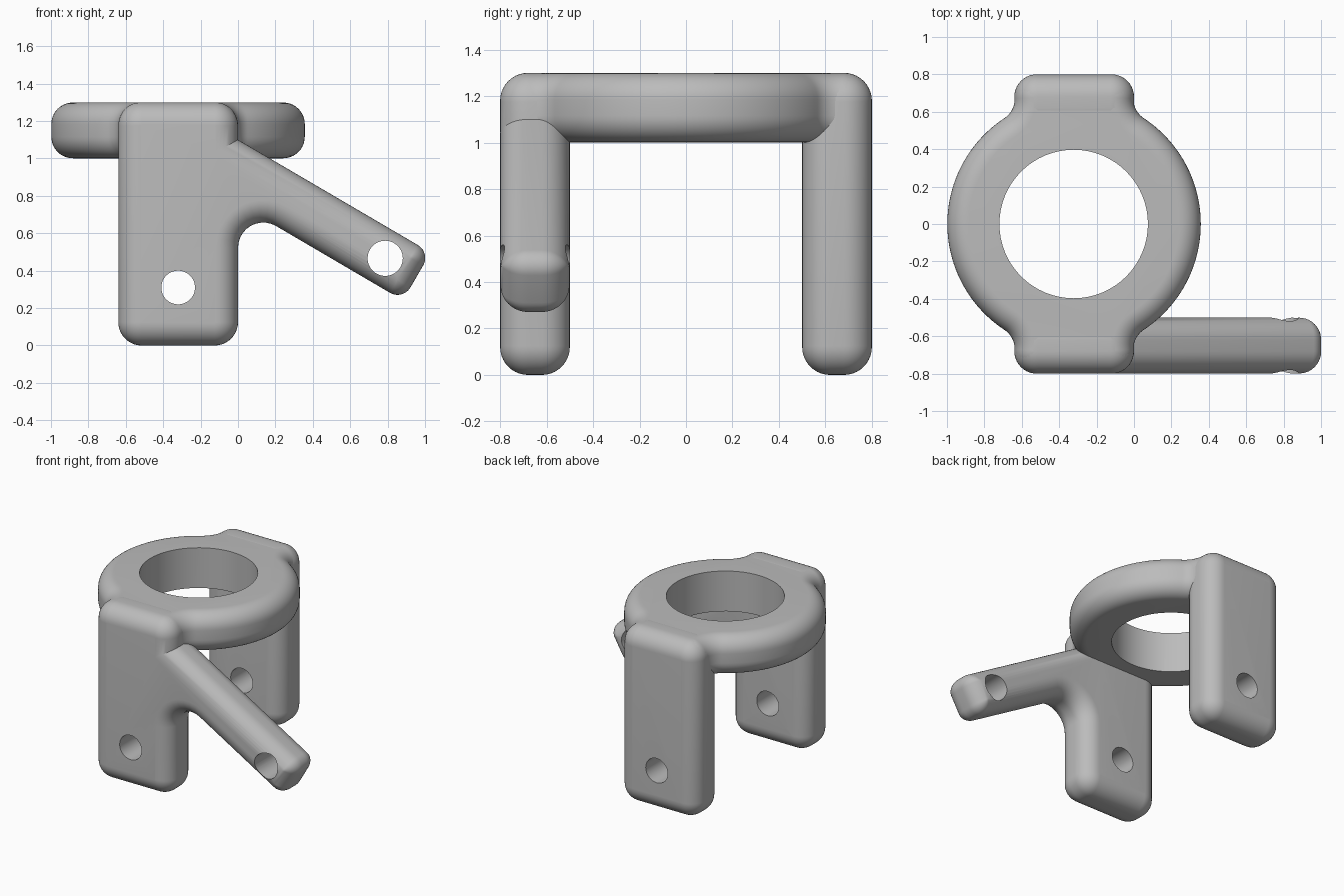
import bpy, bmesh, math
from mathutils import Vector

if "Cube" in bpy.data.objects:
    bpy.data.objects.remove(bpy.data.objects["Cube"])

grey = bpy.data.materials.new("light grey")
grey.diffuse_color = (0.5, 0.5, 0.5, 1)
grey.use_nodes = True
grey.node_tree.nodes["Principled BSDF"].inputs["Base Color"].default_value = grey.diffuse_color


def rounded_polygon(corners, d, n=10):
    """Counter-clockwise (x, y, radius) corners, inset by d, corners rounded."""
    out = []
    for i, (x, y, r) in enumerate(corners):
        p = Vector((x, y))
        u = (p - Vector(corners[i - 1][:2])).normalized()
        v = (Vector(corners[(i + 1) % len(corners)][:2]) - p).normalized()
        nu, nv = Vector((-u.y, u.x)), Vector((-v.y, v.x))
        turn = math.atan2(u.x * v.y - u.y * v.x, u.dot(v))
        s = 1 if turn > 0 else -1
        rr = max(r - s * d, 0) if r else 0
        c = p + (nu + nv) * (d + s * rr) / (1 + nu.dot(nv))
        a0 = math.atan2(nu.y, nu.x)
        for k in range(n + 1):
            a = a0 + turn * k / n
            out.append(c - s * rr * Vector((math.cos(a), math.sin(a))))
    return out


def slab(name, outline, lo, hi, edge, place):
    """Solid between lo and hi with rounded rims; outline(d) is the inset loop."""
    bm = bmesh.new()
    steps = 10
    levels = [(-90 + 90 * k / steps, lo + edge) for k in range(steps + 1)]
    levels += [(90 * k / steps, hi - edge) for k in range(steps + 1)]
    loops = []
    for deg, base in levels:
        t = math.radians(deg)
        w = base + edge * math.sin(t)
        loops.append([bm.verts.new(place(p.x, p.y, w))
                      for p in outline(edge * (1 - math.cos(t)))])
    n = len(loops[0])
    for a, b in zip(loops, loops[1:]):
        for i in range(n):
            j = (i + 1) % n
            bm.faces.new((a[i], a[j], b[j], b[i]))
    bm.faces.new(loops[0])
    bm.faces.new(loops[-1])
    bmesh.ops.remove_doubles(bm, verts=bm.verts, dist=1e-5)
    bmesh.ops.recalc_face_normals(bm, faces=bm.faces)
    me = bpy.data.meshes.new(name)
    bm.to_mesh(me)
    bm.free()
    ob = bpy.data.objects.new(name, me)
    bpy.context.collection.objects.link(ob)
    me.materials.append(grey)
    return ob


def drill(ob, loc, radius, rot=(0, 0, 0)):
    bpy.ops.mesh.primitive_cylinder_add(vertices=64, radius=radius, depth=1,
                                        location=loc, rotation=rot)
    cutter = bpy.context.object
    cutter.data.materials.append(grey)
    cutter.hide_render = True
    mod = ob.modifiers.new("hole", 'BOOLEAN')
    mod.operation, mod.solver, mod.object = 'DIFFERENCE', 'EXACT', cutter
    bpy.ops.object.select_all(action='DESELECT')
    bpy.context.view_layer.objects.active = ob
    ob.select_set(True)
    bpy.ops.object.modifier_apply(modifier=mod.name)
    bpy.data.objects.remove(cutter)


CX, R = -0.3225, 0.6775          # ring centre and outer radius
H, TAB, FIL, COR = 0.317, 0.79, 0.125, 0.115


def ring_outline(d):
    """Disc with a tab at front and back, joined by concave fillets."""
    cy = math.sqrt((R + FIL) ** 2 - (H + FIL) ** 2)
    a = math.atan2(cy, H + FIL)
    q = []
    for cx, c, r, a0, a1, n in ((0, 0, R - d, 0, a, 28),
                                (H + FIL, cy, FIL + d, a + math.pi, math.pi, 10),
                                (H - COR, TAB - COR, COR - d, 0, math.pi / 2, 10)):
        for k in range(n + 1):
            t = a0 + (a1 - a0) * k / n
            q.append(Vector((cx + r * math.cos(t), c + r * math.sin(t))))
    half = q + [Vector((-p.x, p.y)) for p in reversed(q)]
    full = half[:-1] + [Vector((-p.x, -p.y)) for p in half[:-1]]
    return [p + Vector((CX + 0.002, 0)) for p in full]


# Top ring with tabs
ring = slab("top_ring", ring_outline, 1.001, 1.299, COR, lambda x, y, w: (x, y, w))
drill(ring, (CX, 0, 1.15), 0.397)

# Legs; the front one carries the sloping arm
E = 0.125
back = [(-0.64, 0, E), (0, 0, E), (0, 1.3, E), (-0.64, 1.3, E)]
front = back[:2] + [(0, 0.758, 0.135), (0.882, 0.241, 0.08),
                    (1.03, 0.497, 0.08), (0, 1.10, 0)] + back[2:]
upright = lambda x, z, w: (x, w, z)
front_leg = slab("front_leg_and_arm", lambda d: rounded_polygon(front, d),
                 -0.8, -0.5, 0.12, upright)
back_leg = slab("back_leg", lambda d: rounded_polygon(back, d),
                0.5, 0.8, 0.12, upright)

# Pin holes
side = (math.pi / 2, 0, 0)
drill(front_leg, (-0.32, -0.65, 0.31), 0.09, side)
drill(front_leg, (0.787, -0.65, 0.466), 0.094, side)
drill(back_leg, (-0.32, 0.65, 0.31), 0.09, side)

# Smooth shading with sharp hole edges
for ob in (ring, front_leg, back_leg):
    bpy.ops.object.select_all(action='DESELECT')
    ob.select_set(True)
    bpy.context.view_layer.objects.active = ob
    bpy.ops.object.shade_smooth_by_angle(angle=math.radians(30))
